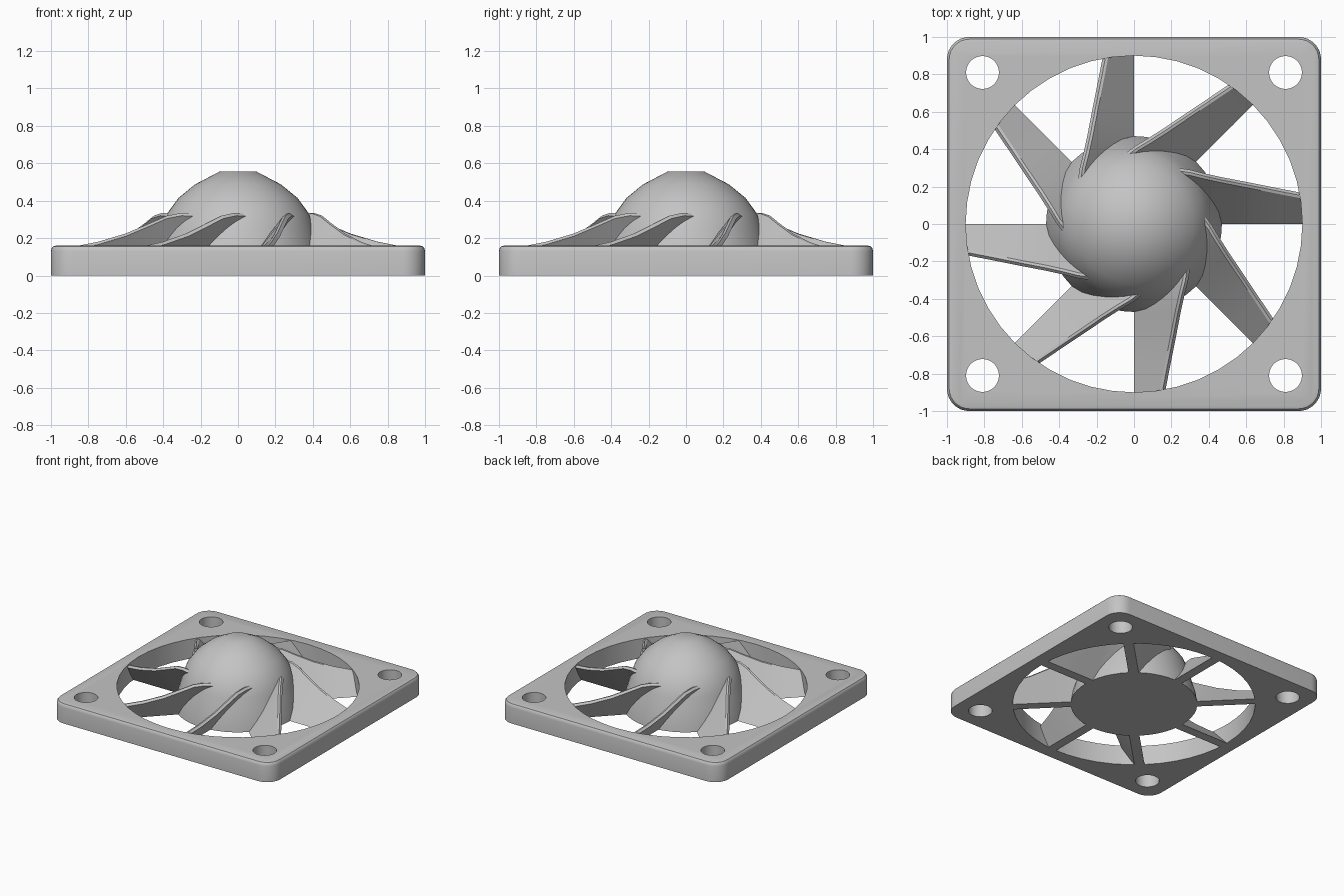
import bpy, bmesh
from math import cos, sin, pi, radians
from mathutils import Matrix

cube = bpy.data.objects.get("Cube")
if cube:
    bpy.data.objects.remove(cube, do_unlink=True)

grey = bpy.data.materials.new("plain grey")
grey.use_nodes = True
colour = (0.55, 0.55, 0.55, 1)
grey.diffuse_color = colour
grey.node_tree.nodes["Principled BSDF"].inputs["Base Color"].default_value = colour


def make_object(name, bm, angle=30):
    bmesh.ops.recalc_face_normals(bm, faces=bm.faces)
    mesh = bpy.data.meshes.new(name)
    bm.to_mesh(mesh)
    bm.free()
    mesh.materials.append(grey)
    obj = bpy.data.objects.new(name, mesh)
    bpy.context.collection.objects.link(obj)
    bpy.ops.object.select_all(action='DESELECT')
    obj.select_set(True)
    bpy.context.view_layer.objects.active = obj
    bpy.ops.object.shade_smooth_by_angle(angle=radians(angle))
    return obj


def loft(bm, rings, matrix=Matrix()):
    """Join closed rings of points into a capped solid."""
    loops = [[bm.verts.new(matrix @ Matrix.Translation(p).translation) for p in ring]
             for ring in rings]
    n = len(loops[0])
    for a, b in zip(loops, loops[1:]):
        for i in range(n):
            j = (i + 1) % n
            bm.faces.new((a[i], a[j], b[j], b[i]))
    bm.faces.new(loops[0][::-1])
    bm.faces.new(loops[-1])


def circle(r, z, n, x=0, y=0):
    return [(x + r * cos(2 * pi * i / n), y + r * sin(2 * pi * i / n), z)
            for i in range(n)]


def rounded_square(half, corner, z, steps=8):
    pts = []
    for k in range(4):
        mid = pi / 4 + k * pi / 2
        cx = (half - corner) * (1 if cos(mid) > 0 else -1)
        cy = (half - corner) * (1 if sin(mid) > 0 else -1)
        for s in range(steps + 1):
            a = k * pi / 2 + s / steps * pi / 2
            pts.append((cx + corner * cos(a), cy + corner * sin(a), z))
    return pts


# Square frame with rounded corners and a softened top edge
bm = bmesh.new()
loft(bm, [rounded_square(1 - d, 0.12 - d, z) for d, z in
          ((0, 0), (0, 0.13), (0.004, 0.146), (0.012, 0.156), (0.027, 0.16))])
frame = make_object("frame", bm)

# Cutters for the round opening and the four screw holes
bm = bmesh.new()
loft(bm, [circle(0.9, z, 48) for z in (-0.1, 0.3)])
for sx in (-1, 1):
    for sy in (-1, 1):
        loft(bm, [circle(0.088, z, 32, 0.81 * sx, 0.81 * sy) for z in (-0.1, 0.3)])
cutter = make_object("hole_cutter", bm)
cut = frame.modifiers.new("holes", 'BOOLEAN')
cut.operation = 'DIFFERENCE'
cut.solver = 'EXACT'
cut.object = cutter
bpy.context.view_layer.objects.active = frame
bpy.ops.object.modifier_apply(modifier=cut.name)
bpy.data.objects.remove(cutter, do_unlink=True)
bpy.ops.object.select_all(action='DESELECT')
frame.select_set(True)
bpy.ops.object.shade_smooth_by_angle(angle=radians(30))

# Domed hub with a small flat top
hub_profile = [(0.47, 0), (0.458, 0.08), (0.435, 0.16), (0.41, 0.25), (0.38, 0.33),
               (0.318, 0.415), (0.23, 0.487), (0.1, 0.555)]
bm = bmesh.new()
loft(bm, [circle(r, z, 48) for r, z in hub_profile])
make_object("hub", bm, 35)

# Leaning blades: distance from centre, sideways lean and height of the top edge
stations = [(0.93, 0.16, 0.145), (0.75, 0.195, 0.18), (0.6, 0.225, 0.225),
            (0.47, 0.25, 0.28), (0.38, 0.27, 0.32), (0.3, 0.29, 0.335), (0.2, 0.305, 0.33)]
for k in range(8):
    bm = bmesh.new()
    rings = [[(x, 0, 0), (x, 0.075, 0), (x, lean, h - 0.015),
              (x, lean - 0.015, h), (x, lean - 0.03, h - 0.004)]
             for x, lean, h in stations]
    loft(bm, rings, Matrix.Rotation(k * pi / 4, 4, 'Z'))
    make_object(f"blade_{k + 1}", bm)
